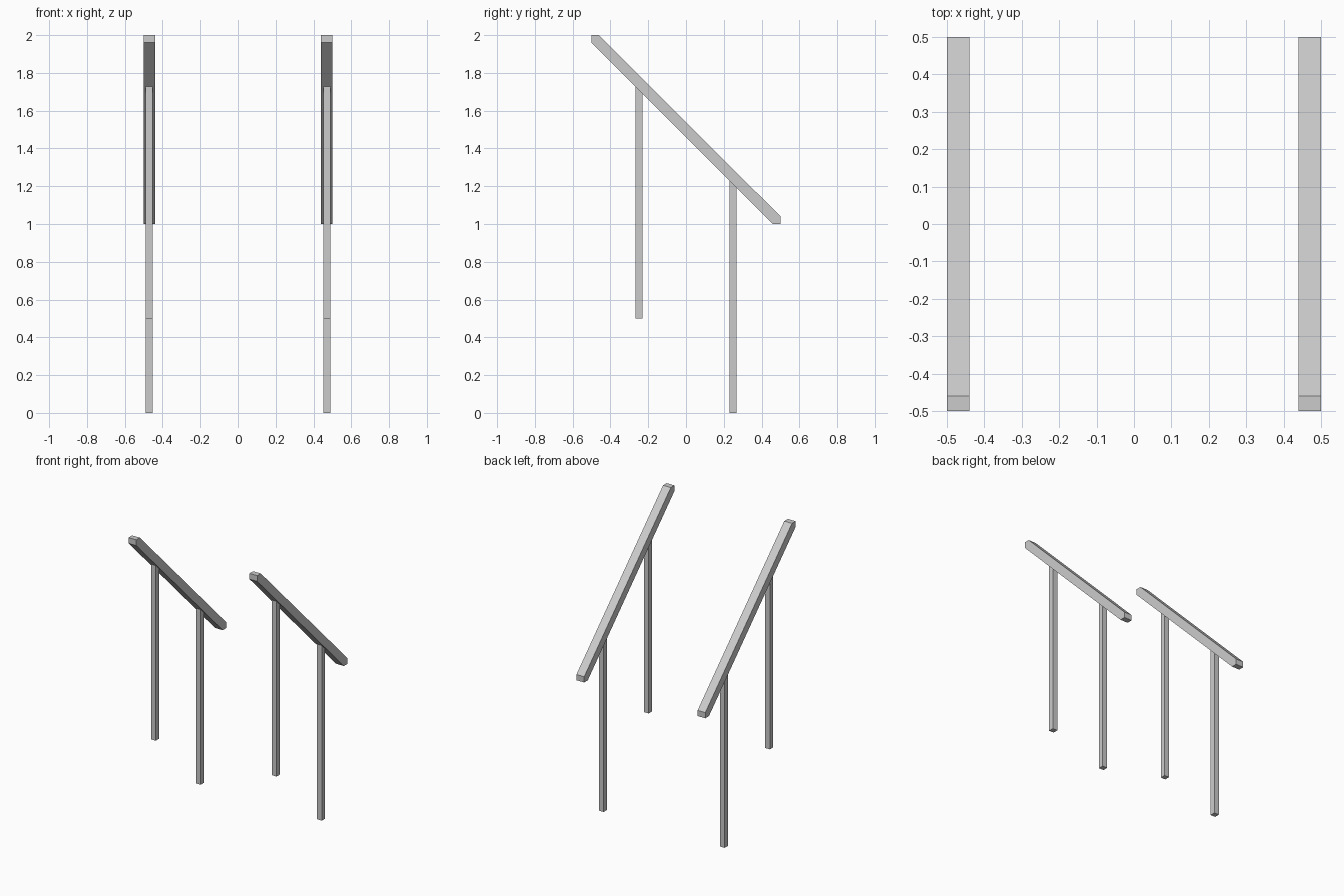
import bpy

if "Cube" in bpy.data.objects:
    bpy.data.objects.remove(bpy.data.objects["Cube"])


def extrude_x(name, profile, x, width):
    """Prism: a (y, z) profile extruded along x, centred on x."""
    n = len(profile)
    verts = [(x + s * width / 2, y, z) for s in (-1, 1) for y, z in profile]
    faces = [tuple(reversed(range(n))), tuple(range(n, 2 * n))]
    faces += [(i, (i + 1) % n, n + (i + 1) % n, n + i) for i in range(n)]
    mesh = bpy.data.meshes.new(name)
    mesh.from_pydata(verts, [], faces)
    mesh.update()
    obj = bpy.data.objects.new(name, mesh)
    bpy.context.collection.objects.link(obj)
    return obj


# sloping rail outline with ends cut plumb and level
C = 0.04
RAIL = [(-0.5, 2 - C), (0.5 - C, 1), (0.5, 1), (0.5, 1 + C), (-0.5 + C, 2), (-0.5, 2)]

for side, x in (("left", -0.47), ("right", 0.47)):
    extrude_x(f"{side}_handrail", RAIL, x, 0.06)

    # square posts, tops buried in the rail
    for label, y, bottom in (("upper", -0.25, 0.5), ("lower", 0.25, 0.0)):
        a, b, top = y - 0.0185, y + 0.0185, 1.5 - y
        extrude_x(f"{side}_{label}_post",
                  [(a, bottom), (b, bottom), (b, top), (a, top)], x, 0.037)
